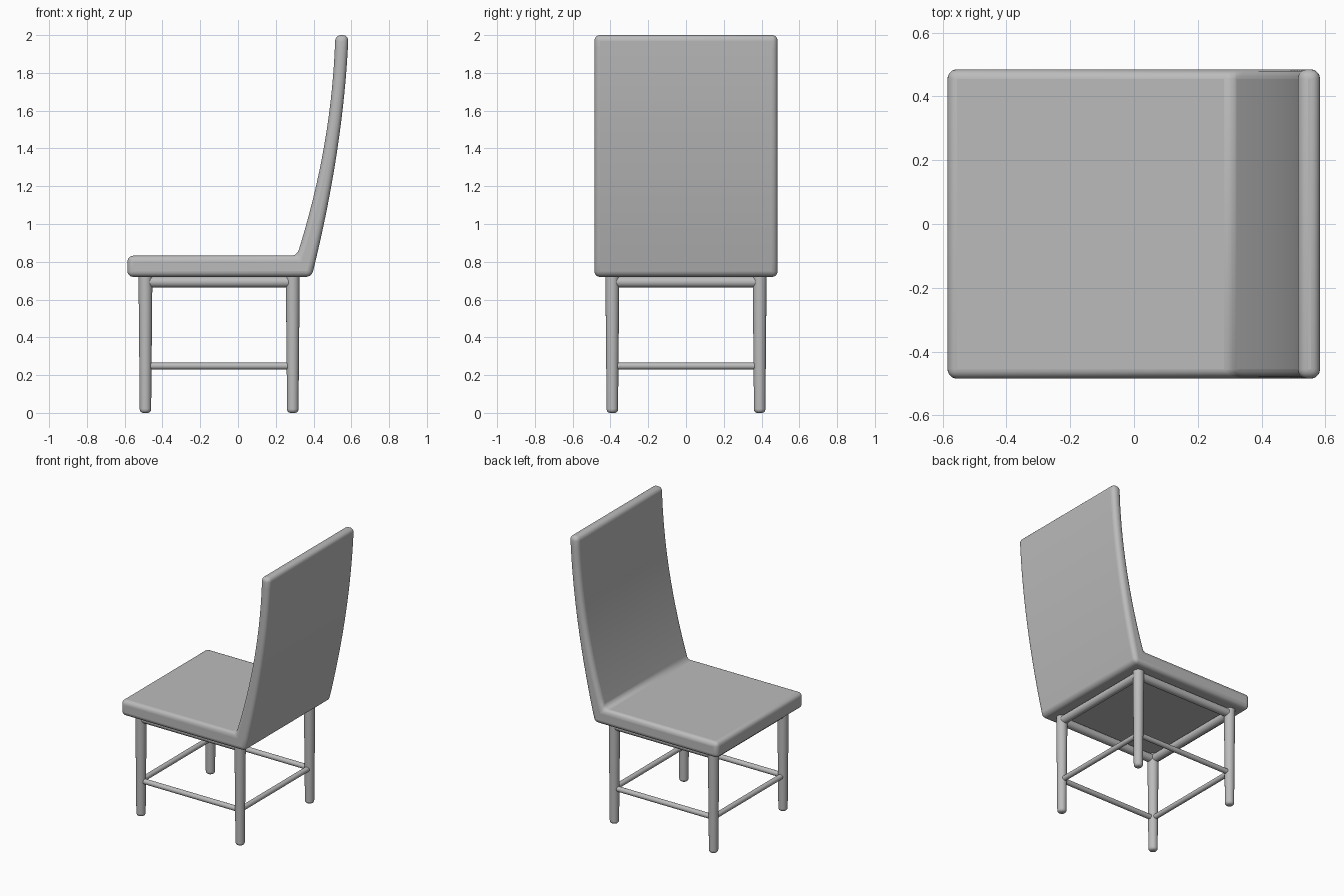
import bpy
import bmesh
from mathutils import Vector

cube = bpy.data.objects.get("Cube")
if cube:
    bpy.data.objects.remove(cube, do_unlink=True)

grey = bpy.data.materials.new("plain grey")
grey.use_nodes = True
COLOUR = (0.5, 0.5, 0.5, 1)
grey.diffuse_color = COLOUR
grey.node_tree.nodes["Principled BSDF"].inputs["Base Color"].default_value = COLOUR


def finish(name, bm, bevel, segments):
    """Turn a bmesh into a smooth object with rounded edges."""
    bmesh.ops.recalc_face_normals(bm, faces=bm.faces)
    mesh = bpy.data.meshes.new(name)
    bm.to_mesh(mesh)
    bm.free()
    mesh.materials.append(grey)
    obj = bpy.data.objects.new(name, mesh)
    bpy.context.collection.objects.link(obj)
    if bevel:
        mod = obj.modifiers.new("rounded edges", 'BEVEL')
        mod.width = bevel
        mod.segments = segments
        mod.limit_method = 'ANGLE'
        mod.angle_limit = 0.8
    bpy.ops.object.select_all(action='DESELECT')
    obj.select_set(True)
    bpy.context.view_layer.objects.active = obj
    bpy.ops.object.shade_smooth_by_angle(angle=0.7)
    return obj


def rod(name, start, end, r_start, r_end, bevel=0):
    """Round bar between two points, optionally tapered."""
    start, end = Vector(start), Vector(end)
    axis = end - start
    bm = bmesh.new()
    bmesh.ops.create_cone(bm, cap_ends=True, segments=32, radius1=r_start,
                          radius2=r_end, depth=axis.length)
    bm.transform(axis.to_track_quat('Z', 'Y').to_matrix().to_4x4())
    bmesh.ops.translate(bm, verts=bm.verts, vec=(start + end) / 2)
    return finish(name, bm, bevel, 4)


def curve(a, b, c, steps=16):
    """Points of a quadratic curve from a to c, pulled towards b."""
    a, b, c = Vector(a), Vector(b), Vector(c)
    ts = [i / steps for i in range(steps + 1)]
    return [a * (1 - t) ** 2 + b * 2 * t * (1 - t) + c * t * t for t in ts]


# Seat and curved backrest: one side profile swept across the width
HALF_WIDTH = 0.485
outer = curve((0.39, 0.72), (0.56, 1.40), (0.585, 2.0))
inner = curve((0.312, 0.832), (0.50, 1.42), (0.515, 2.0))
profile = [Vector((-0.585, 0.72))] + outer + inner[::-1] + [Vector((-0.585, 0.832))]
bm = bmesh.new()
side = bm.faces.new([bm.verts.new((p.x, -HALF_WIDTH, p.y)) for p in profile])
swept = bmesh.ops.extrude_face_region(bm, geom=[side])["geom"]
bmesh.ops.translate(bm, vec=(0, 2 * HALF_WIDTH, 0),
                    verts=[v for v in swept if isinstance(v, bmesh.types.BMVert)])
finish("seat_and_backrest", bm, 0.03, 5)

# Tapered legs with rounded feet
FRONT_X, BACK_X, LEG_Y = -0.49, 0.29, 0.39
for end, x in (("front", FRONT_X), ("back", BACK_X)):
    for label, y in (("left", LEG_Y), ("right", -LEG_Y)):
        rod(f"{end}_{label}_leg", (x, y, 0), (x, y, 0.74), 0.03, 0.037, 0.018)

# Rails under the seat and thin stretchers lower down
for part, z, r in (("rail", 0.693, 0.029), ("stretcher", 0.248, 0.018)):
    for label, y in (("left", LEG_Y), ("right", -LEG_Y)):
        rod(f"{label}_{part}", (FRONT_X, y, z), (BACK_X, y, z), r, r)
    for label, x in (("front", FRONT_X), ("back", BACK_X)):
        rod(f"{label}_{part}", (x, -LEG_Y, z), (x, LEG_Y, z), r, r)
